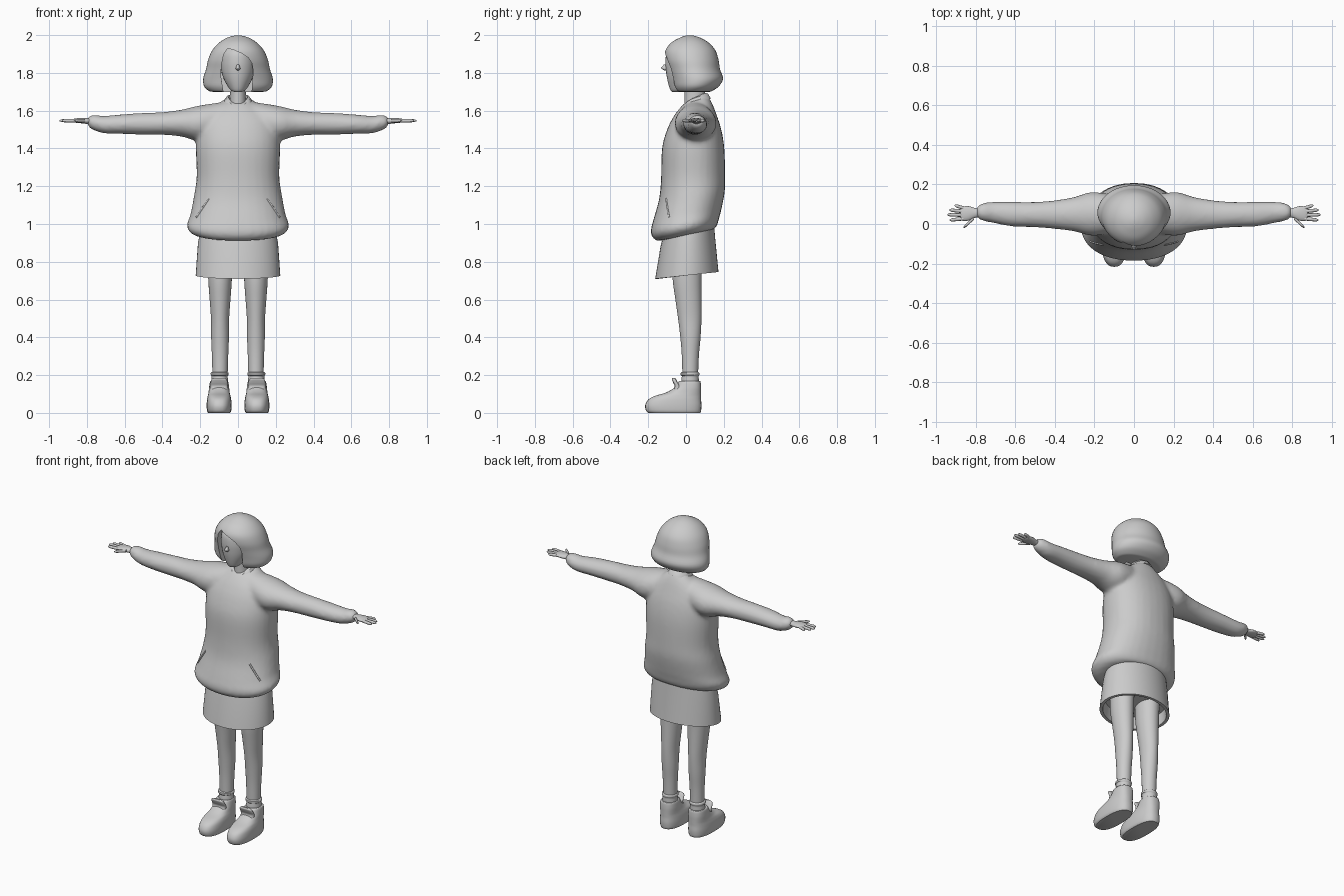
import bpy, bmesh, math
from mathutils import Vector

if "Cube" in bpy.data.objects:
    bpy.data.objects.remove(bpy.data.objects["Cube"])

grey = bpy.data.materials.new("plain_grey")
grey.use_nodes = True
grey.diffuse_color = (0.6, 0.6, 0.6, 1)
grey.node_tree.nodes["Principled BSDF"].inputs["Base Color"].default_value = (0.6, 0.6, 0.6, 1)


def activate(ob):
    bpy.ops.object.select_all(action='DESELECT')
    ob.select_set(True)
    bpy.context.view_layer.objects.active = ob


def finish(name, bm, angle=45):
    me = bpy.data.meshes.new(name)
    bmesh.ops.recalc_face_normals(bm, faces=bm.faces[:])
    bm.to_mesh(me)
    bm.free()
    ob = bpy.data.objects.new(name, me)
    bpy.context.collection.objects.link(ob)
    me.materials.append(grey)
    activate(ob)
    bpy.ops.object.shade_smooth_by_angle(angle=math.radians(angle))
    return ob


def spline(rings, steps):
    """Catmull-Rom interpolation through the rings."""
    out = []
    for i in range(len(rings) - 1):
        p = [rings[max(0, min(len(rings) - 1, i + k))] for k in (-1, 0, 1, 2)]
        for s in range(steps):
            t = s / steps
            out.append([b + t / 2 * (c - a + t * (2*a - 5*b + 4*c - d + t * (3*(b - c) + d - a)))
                        for a, b, c, d in zip(*p)])
    return out + [rings[-1]]


def loft(name, rings, axis='z', steps=4, sides=32, power=2.0, angle=45):
    """Ring: position on axis, low and high on both cross axes, optional tilt."""
    bm = bmesh.new()
    rows = []
    for r in spline([tuple(r) + (0,) * (6 - len(r)) for r in rings], steps):
        t, a0, a1, b0, b1, tilt = r
        row = []
        for k in range(sides):
            an = 2 * math.pi * k / sides
            c, s = [math.copysign(abs(v) ** (2 / power), v) for v in (math.cos(an), math.sin(an))]
            a, b = (a0 + a1 + (a1 - a0) * c) / 2, (b0 + b1 + (b1 - b0) * s) / 2
            row.append(bm.verts.new((a, b, t + tilt * s) if axis == 'z' else (t, a, b)))
        rows.append(row)
    for p, q in zip(rows, rows[1:]):
        for k in range(sides):
            j = (k + 1) % sides
            bm.faces.new((p[k], p[j], q[j], q[k]))
    bm.faces.new(rows[0])
    bm.faces.new(rows[-1])
    return finish(name, bm, angle)


def body(name, rings, cx=0, **kw):
    """Upright loft from rings of height, half width, front, back, tilt."""
    return loft(name, [(r[0], cx - r[1], cx + r[1], *r[2:]) for r in rings], **kw)


def mirror(ob):
    m = ob.modifiers.new("mirror", 'MIRROR')
    m.mirror_object = centre
    return ob


def apply(ob, kind, **settings):
    m = ob.modifiers.new(kind, kind)
    for key, value in settings.items():
        setattr(m, key, value)
    activate(ob)
    bpy.ops.object.modifier_apply(modifier=m.name)


centre = bpy.data.objects.new("mirror_centre", None)
centre.hide_render = True
bpy.context.collection.objects.link(centre)

# Sweater: torso and sleeves fused into one smooth surface
sweater = body("sweater", [
    (.94, .19, -.145, .14, .03), (.947, .235, -.165, .155, .03), (.97, .264, -.183, .167, .03),
    (1.0, .27, -.186, .175, .03), (1.05, .252, -.172, .187, .025), (1.15, .233, -.143, .205, .02),
    (1.25, .219, -.132, .207, .01), (1.4, .223, -.127, .203, 0), (1.5, .215, -.1, .187, 0),
    (1.57, .185, -.068, .163, .005), (1.62, .125, -.04, .14, .015), (1.66, .065, -.008, .115, .02)],
    power=2.2)
sleeve = loft("sleeve", [
    (.04, -.03, .13, 1.46, 1.652), (.2, -.06, .162, 1.44, 1.628), (.3, -.038, .137, 1.463, 1.605),
    (.4, -.025, .12, 1.472, 1.592), (.5, -.017, .112, 1.473, 1.588), (.62, -.012, .112, 1.477, 1.58),
    (.71, .005, .112, 1.48, 1.572), (.76, .015, .107, 1.495, 1.578), (.785, .025, .095, 1.508, 1.572),
    (.795, .035, .085, 1.52, 1.565)], axis='x')
apply(sleeve, 'MIRROR', mirror_object=centre)
activate(sleeve)
sweater.select_set(True)
bpy.context.view_layer.objects.active = sweater
bpy.ops.object.join()
apply(sweater, 'REMESH', mode='VOXEL', voxel_size=.012, use_smooth_shade=True)
apply(sweater, 'SMOOTH', factor=.5, iterations=6)

# Slanted pocket welts lying on the sweater
curve = bpy.data.curves.new("pocket_welt", 'CURVE')
curve.dimensions = '3D'
curve.bevel_depth = .005
curve.materials.append(grey)
path = curve.splines.new('POLY')
path.points.add(6)
for k, pt in enumerate(path.points):
    t = k / 6
    start = Vector((.155 + .065 * t, -.4, 1.135 - .1 * t))
    hit, place, normal, face = sweater.ray_cast(start, Vector((0, 1, 0)))
    pt.co = (*place, 1)
welt = bpy.data.objects.new("pocket_welt", curve)
bpy.context.collection.objects.link(welt)
mirror(welt)

# Folded V-neck collar
bm = bmesh.new()
rows = []
for k in range(48):
    a = 2 * math.pi * k / 48
    c, s = math.cos(a), math.sin(a)
    vee = max(0, -s) ** 4
    rows.append([bm.verts.new((c * r * (1 - .3 * vee), .05 + s * (r + g) - .02 * vee, z + .022 * s - .045 * vee))
                 for r, g, z in ((.078, .004, 1.642), (.064, .002, 1.668), (.05, .002, 1.672), (.046, 0, 1.63))])
for k in range(48):
    p, q = rows[k], rows[(k + 1) % 48]
    for i in range(3):
        bm.faces.new((p[i], q[i], q[i + 1], p[i + 1]))
finish("collar", bm)

# Skirt with a turned-in lower edge
body("skirt", [(.96, .2, -.12, .15, .02), (.9, .212, -.135, .155, .02), (.728, .224, -.163, .172, .018),
               (.728, .205, -.145, .155, .018), (.8, .2, -.13, .14, .018)], steps=1, sides=48)

# Legs, socks and shoes
mirror(body("leg", [(.82, .066, -.075, .085), (.7, .062, -.07, .082), (.6, .055, -.056, .082),
                    (.5, .048, -.042, .082), (.4, .047, -.03, .077), (.3, .043, -.022, .068),
                    (.15, .039, -.018, .062)], cx=.095))
mirror(body("sock", [(.1, .044, -.025, .068), (.17, .044, -.025, .068), (.195, .042, -.022, .067),
                     (.2, .047, -.028, .07), (.212, .047, -.028, .07), (.216, .04, -.02, .064)],
            cx=.097, steps=2))
mirror(body("shoe", [(0, .058, -.2, .076), (.012, .064, -.212, .08), (.04, .066, -.216, .082),
                     (.07, .064, -.2, .08), (.09, .06, -.165, .08), (.108, .056, -.105, .08),
                     (.135, .053, -.06, .08), (.165, .048, -.04, .077), (.168, .04, -.03, .07)],
            cx=.1, power=2.5))
mirror(body("shoe_tongue", [(.11, .045, -.07, -.02), (.14, .045, -.06, -.03), (.16, .045, -.068, -.043),
                            (.178, .04, -.075, -.053), (.186, .025, -.071, -.059)],
            cx=.1, power=3))

# Hands
mirror(loft("palm", [(.77, .035, .08, 1.53, 1.56), (.8, .032, .08, 1.53, 1.56), (.835, .018, .09, 1.534, 1.561),
                     (.865, .016, .088, 1.537, 1.558), (.878, .024, .08, 1.541, 1.554)],
            axis='x', sides=20))
fingers = [("little", .86, .08, .907, .094), ("ring", .865, .064, .934, .071), ("middle", .865, .045, .944, .047),
           ("index", .86, .027, .932, .02), ("thumb", .81, .03, .862, -.018)]
for name, x0, y0, x1, y1 in fingers:
    rings = []
    for t, r in ((0, .009), (.5, .009), (.85, .008), (1, .003)):
        x, y = x0 + (x1 - x0) * t, y0 + (y1 - y0) * t
        rings.append((x, y - r, y + r, 1.547 - r, 1.547 + r))
    mirror(loft(name + "_finger", rings, axis='x', sides=10, steps=2))

# Neck, head and nose
body("neck", [(1.58, .048, -.01, .105), (1.66, .042, -.008, .1), (1.76, .042, -.008, .1)])
body("head", [(1.698, .015, -.07, -.03), (1.706, .035, -.08, .0), (1.73, .055, -.09, .05), (1.77, .076, -.1, .08),
              (1.81, .088, -.106, .1), (1.86, .092, -.109, .11), (1.91, .086, -.1, .11), (1.95, .055, -.06, .08)])
body("nose", [(1.812, .004, -.112, -.1), (1.82, .012, -.126, -.095), (1.828, .011, -.131, -.095),
              (1.845, .006, -.116, -.095)], sides=12)

# Bobbed hair, cut open around the face under a swept fringe
hair = body("hair", [(1.7, .135, -.04, .125), (1.705, .155, -.055, .14), (1.73, .18, -.07, .175),
                     (1.77, .184, -.08, .196), (1.82, .169, -.095, .18), (1.87, .158, -.11, .172),
                     (1.92, .136, -.108, .155), (1.96, .1, -.078, .12), (1.985, .06, -.035, .078),
                     (1.996, .025, -.005, .045), (1.999, .005, .015, .025)], sides=48)
opening = [(-.055, 1.93), (-.02, 1.92), (.02, 1.903), (.055, 1.88), (.074, 1.85), (.08, 1.81),
           (.07, 1.67), (-.072, 1.67), (-.09, 1.78), (-.088, 1.84), (-.075, 1.9)]
bm = bmesh.new()
face = bm.faces.new([bm.verts.new((x, -.3, z)) for x, z in opening])
out = bmesh.ops.extrude_face_region(bm, geom=[face])
bmesh.ops.translate(bm, verts=[v for v in out["geom"] if isinstance(v, bmesh.types.BMVert)], vec=(0, .32, 0))
cutter = finish("face_cutter", bm)
apply(hair, 'BOOLEAN', object=cutter, operation='DIFFERENCE', solver='EXACT')
bpy.data.objects.remove(cutter)
activate(hair)
bpy.ops.object.shade_smooth_by_angle(angle=math.radians(40))
